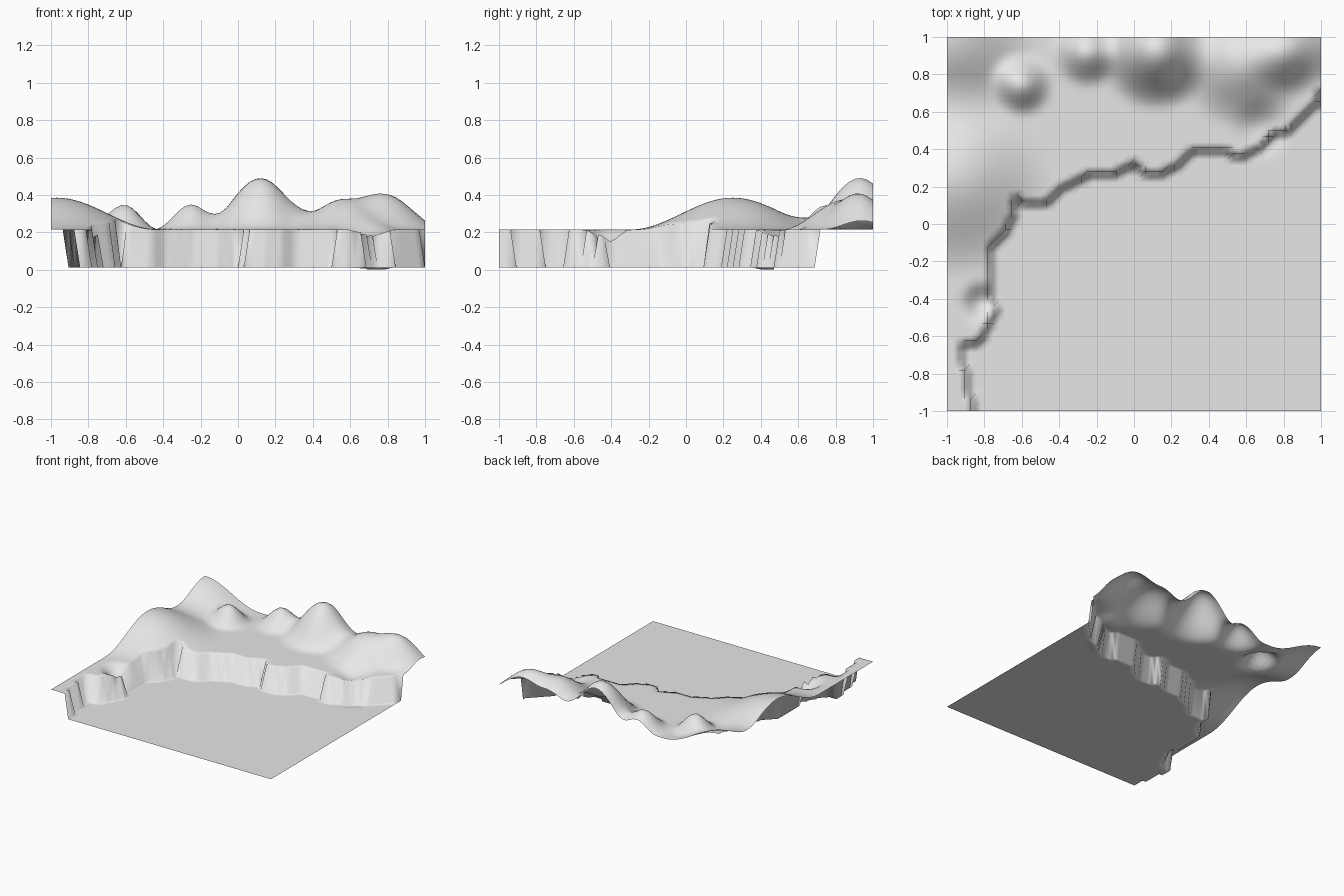
import bpy, bmesh, math

if "Cube" in bpy.data.objects:
    bpy.data.objects.remove(bpy.data.objects["Cube"])

N = 64                      # cells per side
FLOOR, PLATEAU = 0.013, 0.215

# cliff line seen from above, plateau lies up-left of it
CLIFF = [(-.845, -1.1), (-.86, -.95), (-.89, -.87), (-.9, -.8), (-.92, -.7),
         (-.92, -.64), (-.83, -.63), (-.77, -.54), (-.735, -.45), (-.766, -.37),
         (-.766, -.12), (-.65, .01), (-.64, .14), (-.6, .11), (-.46, .11),
         (-.38, .195), (-.31, .22), (-.25, .26), (-.1, .27), (0, .325),
         (.05, .27), (.16, .27), (.22, .31), (.31, .39), (.49, .39),
         (.55, .36), (.62, .38), (.72, .45), (.75, .485), (.84, .5),
         (.93, .6), (1.0, .7), (1.1, .78)]
UPPER = CLIFF + [(1.1, 1.2), (-1.2, 1.2), (-1.2, -1.1)]

# hills and hollows: x, y, height, radius
BUMPS = [(-.97, .25, .17, .55), (-1, 1, .17, .5), (-.605, .745, .13, .18),
         (-.25, .92, .135, .2), (.12, .93, .275, .33), (.58, .87, .165, .37),
         (.84, .94, .145, .26), (-.81, -.42, -.075, .13), (.68, .51, -.04, .18)]


def inside(x, y, poly):
    hit = False
    for (x1, y1), (x2, y2) in zip(poly, poly[1:] + poly[:1]):
        if (y1 > y) != (y2 > y) and x < x1 + (y - y1) * (x2 - x1) / (y2 - y1):
            hit = not hit
    return hit


def relief(x, y, hollows_only=False):
    total = 0
    for cx, cy, h, r in BUMPS:
        d = math.hypot(x - cx, y - cy)
        if d < r and not (hollows_only and h > 0):
            total += h * .5 * (1 + math.cos(math.pi * d / r))
    return total


# terrain grid: low floor, steep cliff one cell wide, hilly plateau
bm = bmesh.new()
bmesh.ops.create_grid(bm, x_segments=N, y_segments=N, size=1)
for v in bm.verts:
    x, y = v.co.x, v.co.y
    if inside(x, y, UPPER):
        v.co.z = PLATEAU + relief(x, y)
    else:
        v.co.z = max(0, FLOOR + relief(x, y, True)) if x > 0 else FLOOR
for f in bm.faces:
    f.smooth = True

mesh = bpy.data.meshes.new("terrain")
bm.to_mesh(mesh)
bm.free()
mat = bpy.data.materials.new("light grey")
mat.diffuse_color = (.8, .8, .8, 1)
mat.use_nodes = True
mat.node_tree.nodes["Principled BSDF"].inputs["Base Color"].default_value = mat.diffuse_color
mesh.materials.append(mat)
bpy.context.collection.objects.link(bpy.data.objects.new("terrain", mesh))
